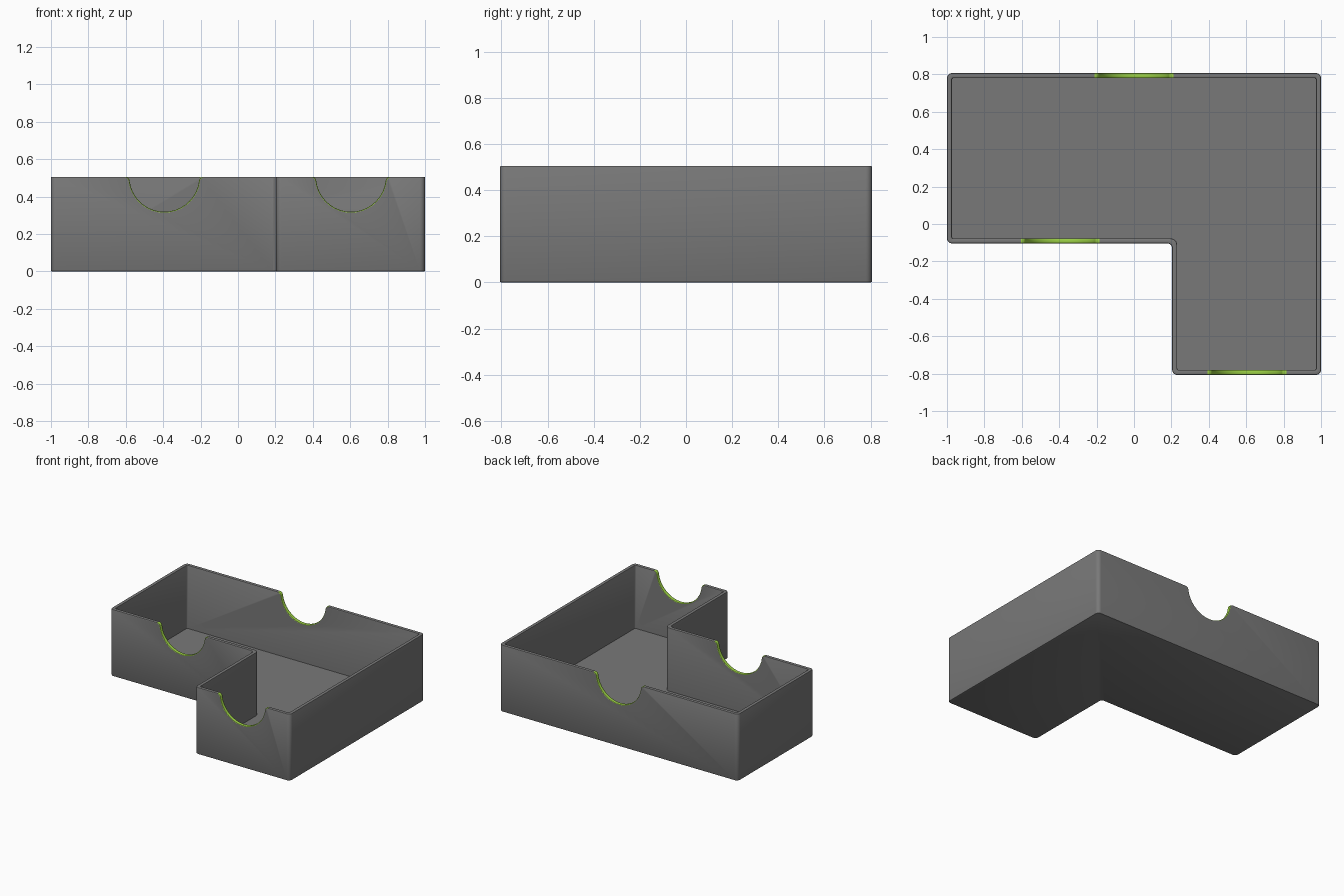
import bpy, bmesh, math

if "Cube" in bpy.data.objects:
    bpy.data.objects.remove(bpy.data.objects["Cube"])

H = 0.506        # tray height
WALL = 0.027     # wall and floor thickness
EDGE = 0.006     # small rounding on rim and base
X0, X1, XS = -1.0, 1.0, 0.204      # outer x limits and step
Y0, Y1, YS = -0.807, 0.807, -0.104  # outer y limits and step


def material(name, rgb):
    m = bpy.data.materials.new(name)
    m.diffuse_color = (*rgb, 1)
    m.use_nodes = True
    m.node_tree.nodes["Principled BSDF"].inputs["Base Color"].default_value = m.diffuse_color
    return m


MATS = [material("grey", (0.19, 0.19, 0.19)), material("lime green", (0.33, 0.63, 0.06))]


def make_object(name, bm):
    bmesh.ops.recalc_face_normals(bm, faces=bm.faces)
    me = bpy.data.meshes.new(name)
    bm.to_mesh(me)
    bm.free()
    for m in MATS:
        me.materials.append(m)
    ob = bpy.data.objects.new(name, me)
    bpy.context.collection.objects.link(ob)
    return ob


def loft(bm, rings):
    """Bridge closed rings of equal length and cap both ends."""
    vs = [[bm.verts.new(p) for p in r] for r in rings]
    n = len(vs[0])
    for a, b in zip(vs, vs[1:]):
        for i in range(n):
            j = (i + 1) % n
            bm.faces.new((a[i], a[j], b[j], b[i]))
    bm.faces.new(vs[0])
    bm.faces.new(vs[-1])


def outline(d, z, convex, concave, seg=6):
    """L-shaped outline inset by d, with rounded corners."""
    # corner x, y, start angle of its arc, convex or not
    corners = [(X0 + d, YS + d, 180, 1), (XS + d, YS + d, 90, 0),
               (XS + d, Y0 + d, 180, 1), (X1 - d, Y0 + d, 270, 1),
               (X1 - d, Y1 - d, 0, 1), (X0 + d, Y1 - d, 90, 1)]
    pts = []
    for x, y, start, out in corners:
        r = convex if out else concave
        turn = 90 if out else -90
        mid = math.radians(start + turn / 2)
        cx = x - math.copysign(r, math.cos(mid))
        cy = y - math.copysign(r, math.sin(mid))
        for i in range(seg + 1):
            a = math.radians(start + turn * i / seg)
            pts.append((cx + r * math.cos(a), cy + r * math.sin(a), z))
    return pts


# Tray: wall section (inset, height) swept round the outline
e, k = EDGE, EDGE * 0.3
section = [(e, 0), (k, k), (0, e), (0, H - e), (k, H - k), (e, H),
           (WALL - e, H), (WALL - k, H - k), (WALL, H - e), (WALL, WALL)]
bm = bmesh.new()
loft(bm, [outline(d, z, max(0.028 - d, 0.008), 0.025 + d * 0.4) for d, z in section])
tray = make_object("tray", bm)


def notch_ring(cx, y, grow, seg=18, fseg=5):
    """Half-round notch whose top corners flare into the rim."""
    r, f = 0.187 + grow, 0.025 - grow
    xc = math.sqrt((r + f) ** 2 - 0.025 ** 2)
    lean = math.asin(0.025 / (r + f))
    zc = H - 0.025
    right = []
    for i in range(seg // 2 + 1):
        a = -math.pi / 2 + (math.pi / 2 - lean) * i / (seg // 2)
        right.append((r * math.cos(a), H + r * math.sin(a)))
    for i in range(1, fseg + 1):
        a = math.pi - lean + (math.pi / 2 - math.pi + lean) * i / fseg
        right.append((xc + f * math.cos(a), zc + f * math.sin(a)))
    right += [(xc + 0.001, H + 0.001), (xc + 0.001, H + 0.1)]
    left = [(-x, z) for x, z in reversed(right[1:])]
    return [(cx + x, y, z) for x, z in left + right]


# Finger notches: green cutters, flared at both wall faces
for name, cx, cy in (("left", -0.394, YS + WALL / 2),
                     ("right", 0.604, Y0 + WALL / 2),
                     ("back", 0.0, Y1 - WALL / 2)):
    half = [(0.04, e), (WALL / 2 + 0.0005, e), (WALL / 2 - k, k), (WALL / 2 - e, 0)]
    steps = [(-s, g) for s, g in half] + [(s, g) for s, g in reversed(half)]
    bm = bmesh.new()
    loft(bm, [notch_ring(cx, cy + s, g) for s, g in steps])
    for f in bm.faces:
        f.material_index = 1
    cutter = make_object(name + "_notch_cutter", bm)
    cutter.hide_render = True
    mod = tray.modifiers.new(name + "_notch", 'BOOLEAN')
    mod.operation = 'DIFFERENCE'
    mod.solver = 'EXACT'
    mod.object = cutter
    bpy.context.view_layer.objects.active = tray
    bpy.ops.object.modifier_apply(modifier=mod.name)
    bpy.data.objects.remove(cutter)

# Smooth the rounded edges, keep flat walls crisp
bpy.ops.object.select_all(action='DESELECT')
tray.select_set(True)
bpy.context.view_layer.objects.active = tray
bpy.ops.object.shade_smooth_by_angle(angle=math.radians(25))
